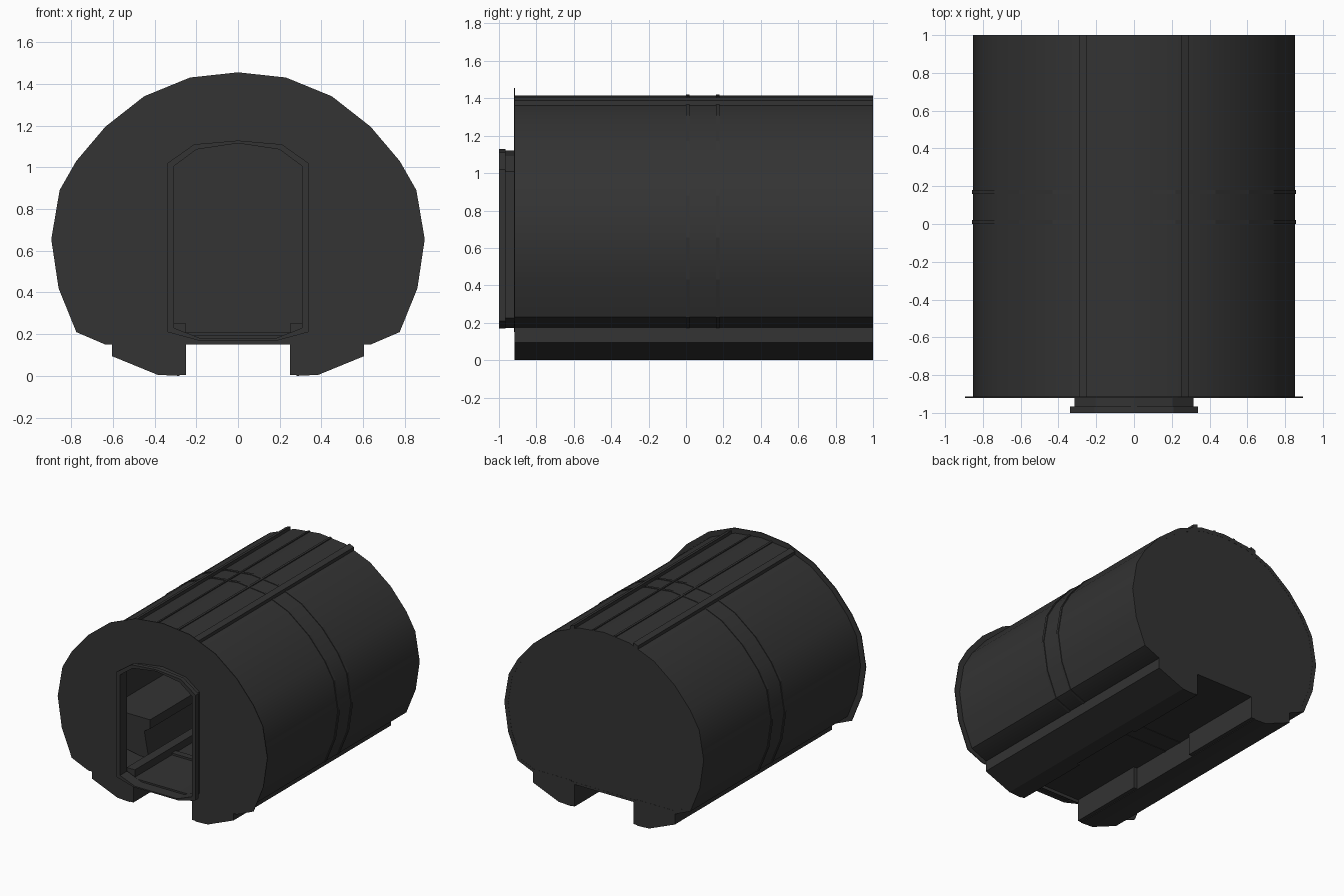
import bpy, bmesh, math

if "Cube" in bpy.data.objects:
    bpy.data.objects.remove(bpy.data.objects["Cube"])

def material(name, v):
    m = bpy.data.materials.new(name)
    m.diffuse_color = (v, v, v, 1)
    m.use_nodes = True
    m.node_tree.nodes["Principled BSDF"].inputs["Base Color"].default_value = m.diffuse_color
    return m

DARK = material("dark grey", 0.033)

# half profiles (x, z), listed from the top centre down the right side
HULL = [(0, 1.455), (.23, 1.43), (.45, 1.34), (.635, 1.195), (.775, 1.03),
        (.855, .89), (.895, .655), (.86, .42), (.775, .21), (.635, .15)]
DOOR = [(0, 1.115), (.2, 1.085), (.307, 1.005), (.307, .23), (.18, .18)]
FRAME = [(0, 1.128), (.21, 1.11), (.338, 1.02), (.338, .21), (.19, .17)]
SLEEVE = [(0, 1.121), (.203, 1.092), (.314, 1.01), (.314, .225), (.183, .173)]

def mirrored(half):
    return half + [(-x, z) for x, z in reversed(half) if x > 0]

def hull(s):
    return mirrored([(x * s, .655 + (z - .655) * s) for x, z in HULL])

def prism(name, outer, y0, y1, hole=None, smooth=False):
    """Extrude an x-z outline along y, optionally with a hole through it."""
    bm = bmesh.new()
    rims = {y0: [], y1: []}
    for loop in [outer] + ([hole] if hole else []):
        a = [bm.verts.new((x, y0, z)) for x, z in loop]
        b = [bm.verts.new((x, y1, z)) for x, z in loop]
        n = len(loop)
        for i in range(n):
            j = (i + 1) % n
            bm.faces.new((a[i], a[j], b[j], b[i]))
            rims[y0].append(bm.edges.get((a[i], a[j])))
            rims[y1].append(bm.edges.get((b[i], b[j])))
    for edges in rims.values():
        bmesh.ops.triangle_fill(bm, edges=edges, use_beauty=True)
    bmesh.ops.recalc_face_normals(bm, faces=bm.faces[:])
    me = bpy.data.meshes.new(name)
    bm.to_mesh(me)
    bm.free()
    me.materials.append(DARK)
    if smooth:
        me.polygons.foreach_set("use_smooth", [True] * len(me.polygons))
        me.set_sharp_from_angle(angle=math.radians(36))
    ob = bpy.data.objects.new(name, me)
    bpy.context.collection.objects.link(ob)
    return ob

def pair(name, outline, y0, y1):
    """The same prism on both sides of the centre line."""
    prism(name + "_right", outline, y0, y1)
    prism(name + "_left", [(-x, z) for x, z in outline], y0, y1)

def rect(x0, x1, z0, z1):
    return [(x0, z0), (x1, z0), (x1, z1), (x0, z1)]

# hull: hollow body, closed back, larger thin front plate
prism("body_shell", hull(.951), -.915, 1, hole=hull(.915), smooth=True)
prism("back_wall", hull(.93), .965, .999)
prism("front_plate", hull(1), -.92, -.914, hole=mirrored(DOOR))

# doorway collar: sleeve and wider outer frame
prism("door_sleeve", mirrored(SLEEVE), -.968, -.918, hole=mirrored(DOOR))
prism("door_frame", mirrored(FRAME), -1, -.966, hole=mirrored(DOOR))

# slim hoops around the middle
for i, y in enumerate((0, .16)):
    prism(f"outer_hoop_{i}", hull(.957), y, y + .02, hole=hull(.93))

# long strips on the roof
pair("roof_rail", [(.25, 1.35), (.29, 1.33), (.29, 1.388), (.25, 1.404)], -.915, 1)
pair("roof_seam", [(.085, 1.38), (.1, 1.38), (.1, 1.412), (.085, 1.414)], -.915, 1)

# support skids with inner pads at each end
pair("skid", [(.605, .2), (.605, .095), (.385, .005), (.28, 0), (.28, .2)], -.918, 1)
pair("front_pad", rect(.25, .285, .005, .18), -.918, -.3)
pair("back_pad", rect(.25, .285, .005, .18), .31, 1)

# interior: floor kerbs, benches, backrests and ribs
pair("floor_kerb", rect(.25, .32, .18, .25), -.9, .97)
pair("bench", [(.34, .185), (.74, .26), (.79, .5), (.33, .5), (.33, .43), (.38, .4)], -.6, .9)
pair("backrest", [(.68, .49), (.8, .49), (.78, .85), (.74, .87)], -.6, .9)
for i, y in enumerate((-.45, 0, .45)):
    prism(f"inner_rib_{i}", hull(.93), y, y + .05, hole=hull(.885))
